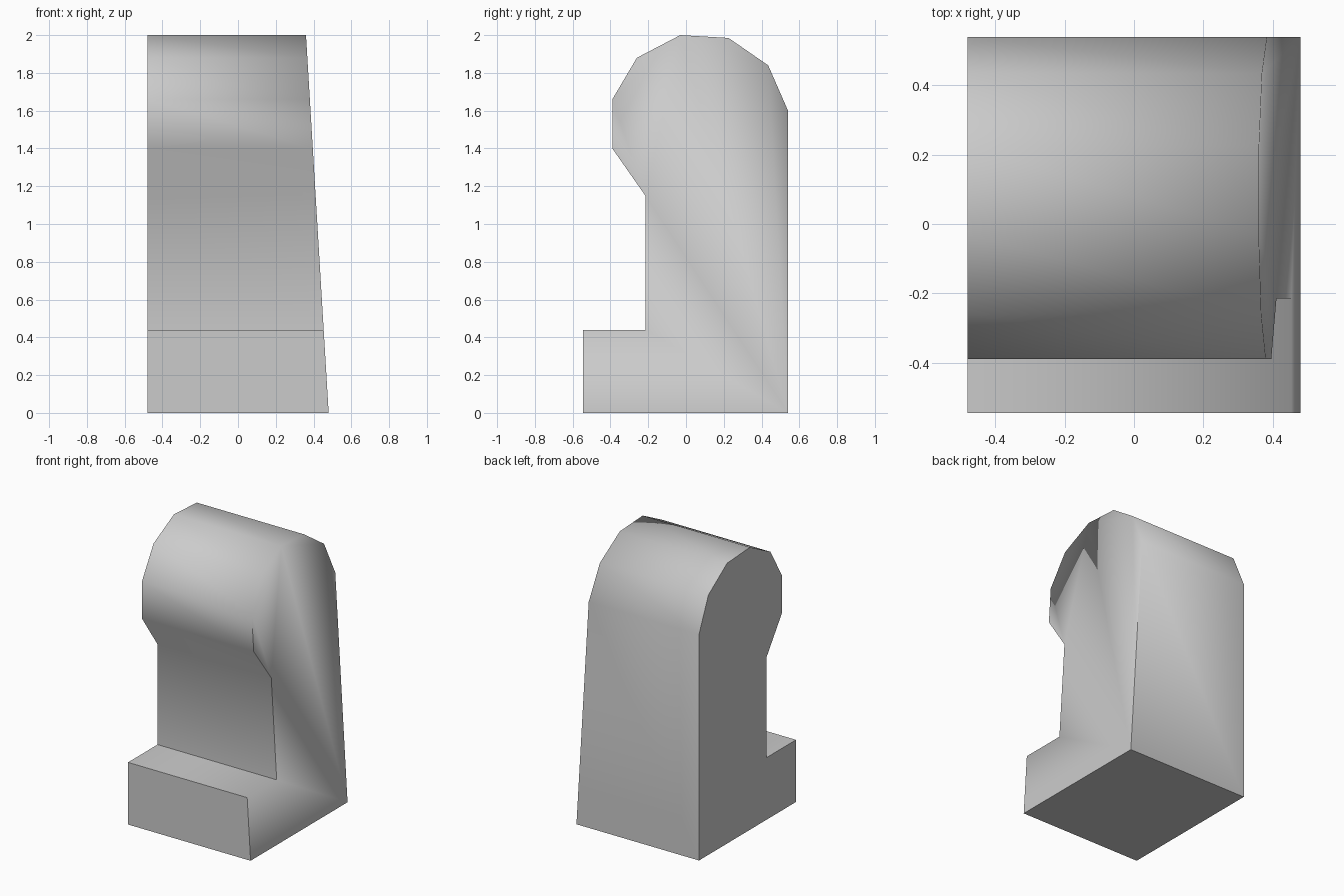
import bpy
import bmesh
from math import radians

cube = bpy.data.objects.get("Cube")
if cube:
    bpy.data.objects.remove(cube, do_unlink=True)

# One plain stone colour
GREY = (0.6, 0.6, 0.6, 1.0)
stone = bpy.data.materials.new("grey_stone")
stone.use_nodes = True
stone.diffuse_color = GREY
stone.node_tree.nodes["Principled BSDF"].inputs["Base Color"].default_value = GREY

# Side profile (y, z): stepped foot, upright body, rounded head
foot = [(-0.545, 0.44), (-0.545, 0), (0.54, 0)]
head = [(0.54, 1.60), (0.435, 1.84), (0.225, 1.985), (-0.03, 2.0),
        (-0.26, 1.88), (-0.39, 1.66), (-0.39, 1.40)]
neck = [(-0.215, 1.15), (-0.215, 0.44)]
profile = foot + head + neck


def leaning_side(z):
    """Outer x of the side that leans inward with height."""
    return 0.48 - 0.06 * z


# Extrude the profile from the upright side to the leaning side
bm = bmesh.new()
upright = [bm.verts.new((-0.48, y, z)) for y, z in profile]
leaning = [bm.verts.new((leaning_side(z), y, z)) for y, z in profile]
bm.faces.new(upright)
bm.faces.new(leaning)
for i in range(len(profile)):
    j = (i + 1) % len(profile)
    bm.faces.new((upright[i], upright[j], leaning[j], leaning[i]))
bmesh.ops.recalc_face_normals(bm, faces=bm.faces[:])

mesh = bpy.data.meshes.new("end_block")
bm.to_mesh(mesh)
bm.free()
mesh.materials.append(stone)
block = bpy.data.objects.new("end_block", mesh)
bpy.context.collection.objects.link(block)

# Soft shading across the head, crisp square corners
bpy.ops.object.select_all(action="DESELECT")
block.select_set(True)
bpy.context.view_layer.objects.active = block
bpy.ops.object.shade_smooth_by_angle(angle=radians(89))
